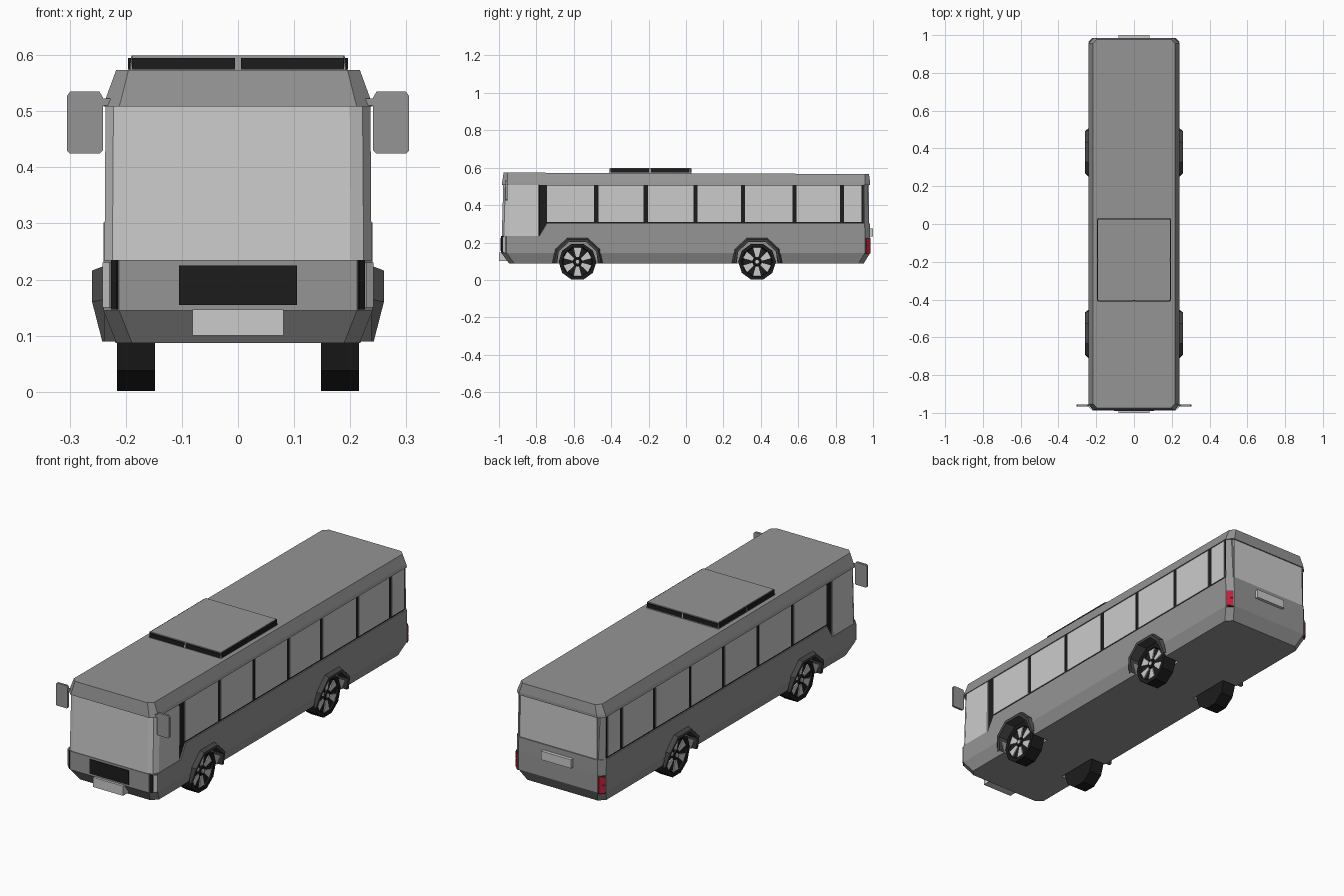
import bpy, bmesh, math
from mathutils import Matrix, Vector

if "Cube" in bpy.data.objects:
    bpy.data.objects.remove(bpy.data.objects["Cube"])


def material(name, r, g, b):
    m = bpy.data.materials.new(name)
    m.diffuse_color = (r, g, b, 1)
    m.use_nodes = True
    m.node_tree.nodes["Principled BSDF"].inputs["Base Color"].default_value = m.diffuse_color
    return m


BLACK = material("black_trim", .012, .012, .012)
DARK = material("dark_rubber", .06, .06, .06)
BODY = material("body_grey", .3, .3, .3)
PALE = material("pale_glass", .7, .7, .7)
RED = material("red_lamp", .6, .01, .04)


def finish(name, bm, mat):
    bmesh.ops.recalc_face_normals(bm, faces=bm.faces)
    me = bpy.data.meshes.new(name)
    bm.to_mesh(me)
    bm.free()
    ob = bpy.data.objects.new(name, me)
    bpy.context.collection.objects.link(ob)
    me.materials.append(mat)
    return ob


def loft(name, rings, mat, closed=True):
    """Skin equal-length point rings; closed rings get end caps."""
    bm = bmesh.new()
    vs = [[bm.verts.new(p) for p in r] for r in rings]
    n = len(rings[0])
    for a, b in zip(vs, vs[1:]):
        for i in range(n if closed else n - 1):
            j = (i + 1) % n
            bm.faces.new((a[i], a[j], b[j], b[i]))
    if closed:
        bm.faces.new(vs[0])
        bm.faces.new(vs[-1])
    return finish(name, bm, mat)


def box(name, x, y, z, mat, turn=0):
    """Box from (min, max) ranges, optionally turned about its own z."""
    bm = bmesh.new()
    size = [r[1] - r[0] for r in (x, y, z)]
    mid = Vector([(r[0] + r[1]) / 2 for r in (x, y, z)])
    bmesh.ops.create_cube(bm, size=1, matrix=Matrix.Translation(mid)
                          @ Matrix.Rotation(turn, 4, 'Z') @ Matrix.Diagonal((*size, 1)))
    return finish(name, bm, mat)


def ring(z, w, yf, yb, cf=.028, cb=.028, mid=False, tilt=0):
    """Plan outline with chamfered corners at height z."""
    half = [(w - cf, yf)]
    if mid:
        half.append((w - .38 * cf, yf + .3 * cf))
    half += [(w, yf + cf), (w, yb - cb), (w - cb, yb)]
    pts = half + [(-x, y) for x, y in reversed(half)]
    return [(x, y, z - tilt * y) for x, y in pts]


# Body shells stacked from floor to roof
lower = loft("lower_body", [ring(.087, .217, -.945, .95), ring(.145, .24, -.988, .985),
                            ring(.235, .24, -.988, .985)], BODY)
loft("side_belt", [ring(.235, .24, -.785, .985, .002),
                   ring(.302, .24, -.745, .983, .002)], BODY)
loft("window_frame", [ring(.23, .234, -.785, .95, .002, .002),
                      ring(.515, .234, -.785, .95, .002, .002)], BLACK)
loft("cab_glass", [ring(.23, .238, -.985, -.787, .037, .002, True),
                   ring(.51, .236, -.977, -.787, .037, .002, True)], PALE)
loft("rear_pillars", [ring(.3, .237, .95, .978, .002, .024),
                      ring(.515, .235, .95, .97, .002, .018)], BODY)
loft("roof", [ring(.508, .24, -.985, .985), ring(.522, .236, -.983, .985),
              ring(.57, .217, -.975, .978, .022, .022, tilt=.004)], BODY)
box("rear_window", (-.207, .207), (.95, .979), (.303, .51), PALE)

# Side window panes between black posts
posts = [-.755, -.48, -.215, .05, .305, .58, .835, .95]
for s in (1, -1):
    for a, b in zip(posts, posts[1:]):
        x = sorted((s * .225, s * .2365))
        box("side_window", x, (a + .011, b - .011), (.31, .506), PALE)

# Wheel arches, wells and wheels
ARCH = [(-.135, -.007), (-.12, .068), (-.055, .128), (.055, .128), (.12, .068), (.135, -.007)]
HUB = .097


def arch_ring(s, yc, x, k):
    return [(s * (min(x, .242) if dz < 0 else x), yc + dy * k, HUB + (dz * k if dz > 0 else dz))
            for dy, dz in ARCH]


def disc(s, yc, x, r, n=10):
    off = math.pi / n
    return [(s * x, yc + r * math.sin(off + i * 2 * math.pi / n),
             HUB + r * math.cos(off + i * 2 * math.pi / n)) for i in range(n)]


for yc in (-.58, .38):
    for s in (1, -1):
        loft("wheel_arch", [arch_ring(s, yc, .237, 1), arch_ring(s, yc, .26, .93),
                            arch_ring(s, yc, .258, .83), arch_ring(s, yc, .2, .83)], DARK, False)
        well = [(y, z if z > .1 else .05) for _, y, z in arch_ring(s, yc, .2, .84)]
        cutter = loft("well_cutter", [[(s * x, y, z) for y, z in well] for x in (.135, .3)], DARK)
        cutter.hide_render = True
        cutter.hide_viewport = True
        cutter.display_type = 'WIRE'
        mod = lower.modifiers.new("wheel_well", 'BOOLEAN')
        mod.operation, mod.solver, mod.object = 'DIFFERENCE', 'EXACT', cutter
        # Tyre with a shallow dished face
        loft("tyre", [disc(s, yc, .148, .101), disc(s, yc, .216, .101),
                      disc(s, yc, .216, .083), disc(s, yc, .208, .078)], BLACK)
        # Rim spokes and hub
        for k in range(6):
            t = k * math.pi / 3
            quad = [(.026, -.3), (.078, -.27), (.078, .27), (.026, .3)]
            loft("rim_spoke", [[(s * x, yc + r * math.sin(t + d), HUB + r * math.cos(t + d))
                                for r, d in quad] for x in (.204, .213)], PALE)
        loft("wheel_hub", [disc(s, yc, .2, .025), disc(s, yc, .216, .02)], BLACK)
        loft("hub_cap", [disc(s, yc, .21, .011), disc(s, yc, .219, .01)], PALE)

# Front and rear fittings
box("grille", (-.105, .105), (-.991, -.97), (.155, .225), BLACK)
box("front_plate", (-.081, .081), (-1, -.955), (.1, .147), PALE)
box("rear_plate", (-.081, .081), (.97, 1), (.233, .275), PALE)

for s in (1, -1):
    # Headlights and tail lights on the corner chamfers
    turn = s * math.pi / 4
    x, y = s * .232, -.968
    box("headlight", (x - .009, x + .009), (y - .005, y + .005), (.15, .23), PALE, turn)
    x, y = s * .219, -.981
    box("headlight_trim", (x - .007, x + .007), (y - .004, y + .004), (.147, .234), BLACK, turn)
    x, y = s * .226, .971
    box("tail_housing", (x - .017, x + .017), (y - .004, y + .004), (.14, .225), DARK, -turn)
    for z in (.145, .184):
        box("tail_lamp", (x - .014, x + .014), (y - .007, y + .007), (z, z + .036), RED, -turn)
    # Door mirrors on short arms
    m = [(.241, .43), (.246, .425), (.3, .425), (.305, .43), (.305, .527), (.299, .535),
         (.247, .535), (.241, .525)]
    loft("mirror", [[(s * a, y, z) for a, z in m] for y in (-.966, -.955)], BODY)
    box("mirror_arm", sorted((s * .225, s * .25)), (-.964, -.957), (.51, .523), BODY)

# Roof unit with dark vents
loft("roof_unit", [ring(.56, .196, -.41, .03, .002, .002),
                   ring(.599, .19, -.404, .024, .002, .002)], BODY)
for s in (1, -1):
    x = sorted((s * .005, s * .189))
    box("front_vent", x, (-.41, -.39), (.574, .595), BLACK)
    box("rear_vent", x, (.01, .03), (.574, .595), BLACK)
    for y in ((-.4, -.197), (-.187, .02)):
        box("side_vent", sorted((s * .18, s * .196)), y, (.574, .595), BLACK)
